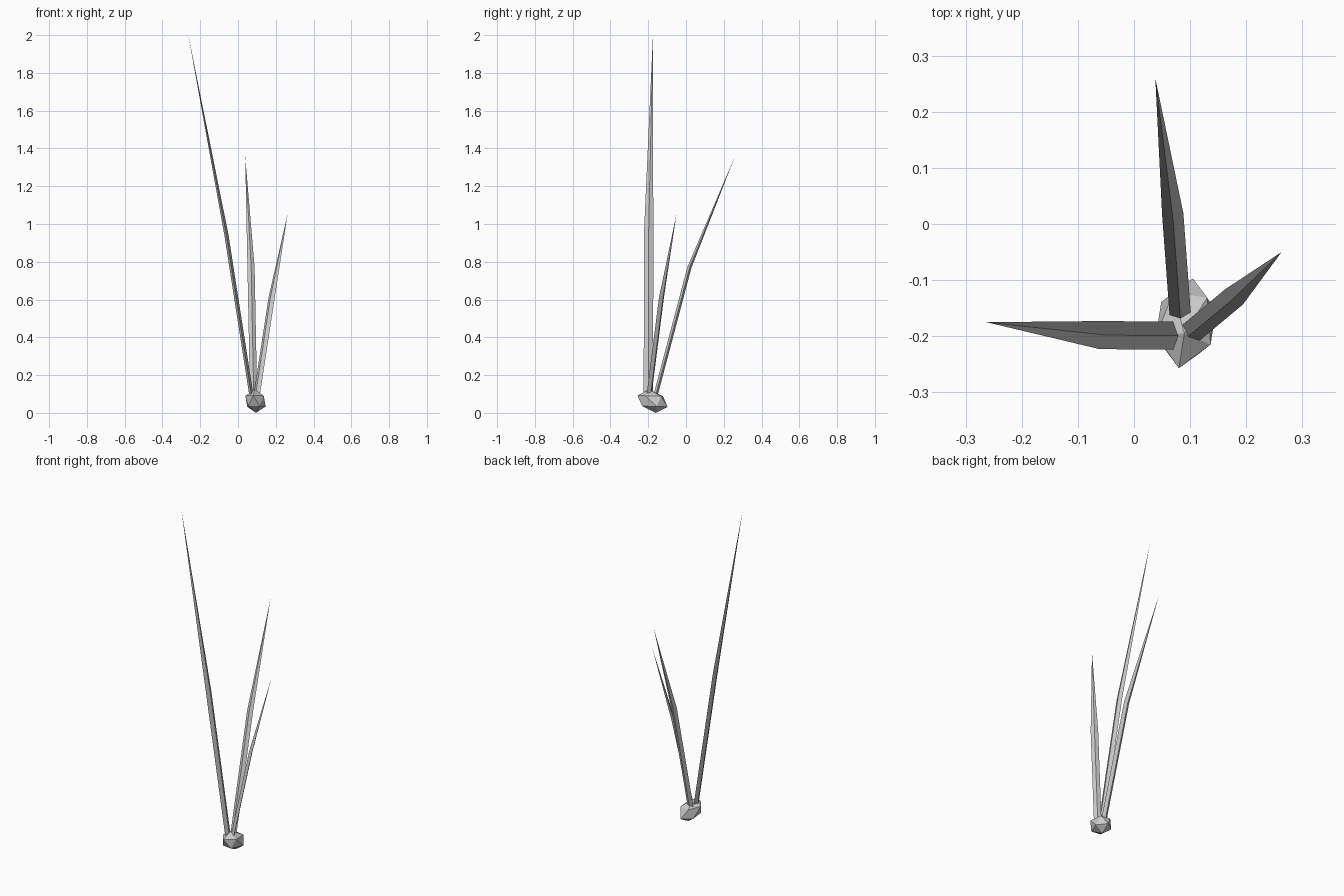
import bpy, bmesh, math
from mathutils import Vector, Matrix

if "Cube" in bpy.data.objects:
    bpy.data.objects.remove(bpy.data.objects["Cube"])


def add_object(name, bm):
    bmesh.ops.recalc_face_normals(bm, faces=bm.faces)
    mesh = bpy.data.meshes.new(name)
    bm.to_mesh(mesh)
    bm.free()
    obj = bpy.data.objects.new(name, mesh)
    bpy.context.collection.objects.link(obj)
    return obj


def blade(name, base, mid, tip, side, half_width, half_thick):
    """Diamond-section leaf: constant width up to the bend, then a point."""
    base, mid, tip = Vector(base), Vector(mid), Vector(tip)
    axis = (mid - base).normalized()
    w = Vector(side)
    w = (w - axis * w.dot(axis)).normalized()
    t = axis.cross(w)
    offsets = [w * half_width, t * half_thick, -w * half_width, -t * half_thick]
    bm = bmesh.new()
    low = [bm.verts.new(base + o) for o in offsets]
    high = [bm.verts.new(mid + o) for o in offsets]
    point = bm.verts.new(tip)
    bm.faces.new(low)
    for i in range(4):
        j = (i + 1) % 4
        bm.faces.new((low[i], low[j], high[j], high[i]))
        bm.faces.new((high[i], high[j], point))
    obj = add_object(name, bm)
    bpy.ops.object.select_all(action='DESELECT')
    obj.select_set(True)
    bpy.context.view_layer.objects.active = obj
    bpy.ops.object.shade_smooth_by_angle(angle=math.radians(30))


# Bulb: stretched low-poly icosphere, its long axis tilted up toward the front
front = Vector((0.08, -0.257, 0.095))
back = Vector((0.105, -0.097, 0.035))
z_axis = (front - back).normalized()
up = Vector((0, 0, 1))
x_axis = (up - z_axis * up.dot(z_axis)).normalized()
y_axis = z_axis.cross(x_axis)
rot = Matrix((x_axis, y_axis, z_axis)).transposed().to_4x4()
scale = Matrix.Diagonal((0.058, 0.058, (front - back).length / 2, 1))
bm = bmesh.new()
bmesh.ops.create_icosphere(bm, subdivisions=1, radius=1)
bm.transform(Matrix.Translation((front + back) / 2) @ rot @ scale)
bm.transform(Matrix.Translation((0, 0, -min(v.co.z for v in bm.verts))))
add_object("bulb", bm)

# Leaves
blade("tall_leaf", (0.076, -0.199, 0.06), (-0.061, -0.198, 0.94),
      (-0.263, -0.175, 2.0), (0, 1, 0), 0.025, 0.011)
blade("back_leaf", (0.083, -0.17, 0.06), (0.069, 0.018, 0.77),
      (0.038, 0.26, 1.36), (1, 0.07, 0), 0.019, 0.011)
blade("short_leaf", (0.094, -0.2, 0.06), (0.178, -0.13, 0.61),
      (0.263, -0.05, 1.055), (0.75, -0.6, 0), 0.021, 0.010)
